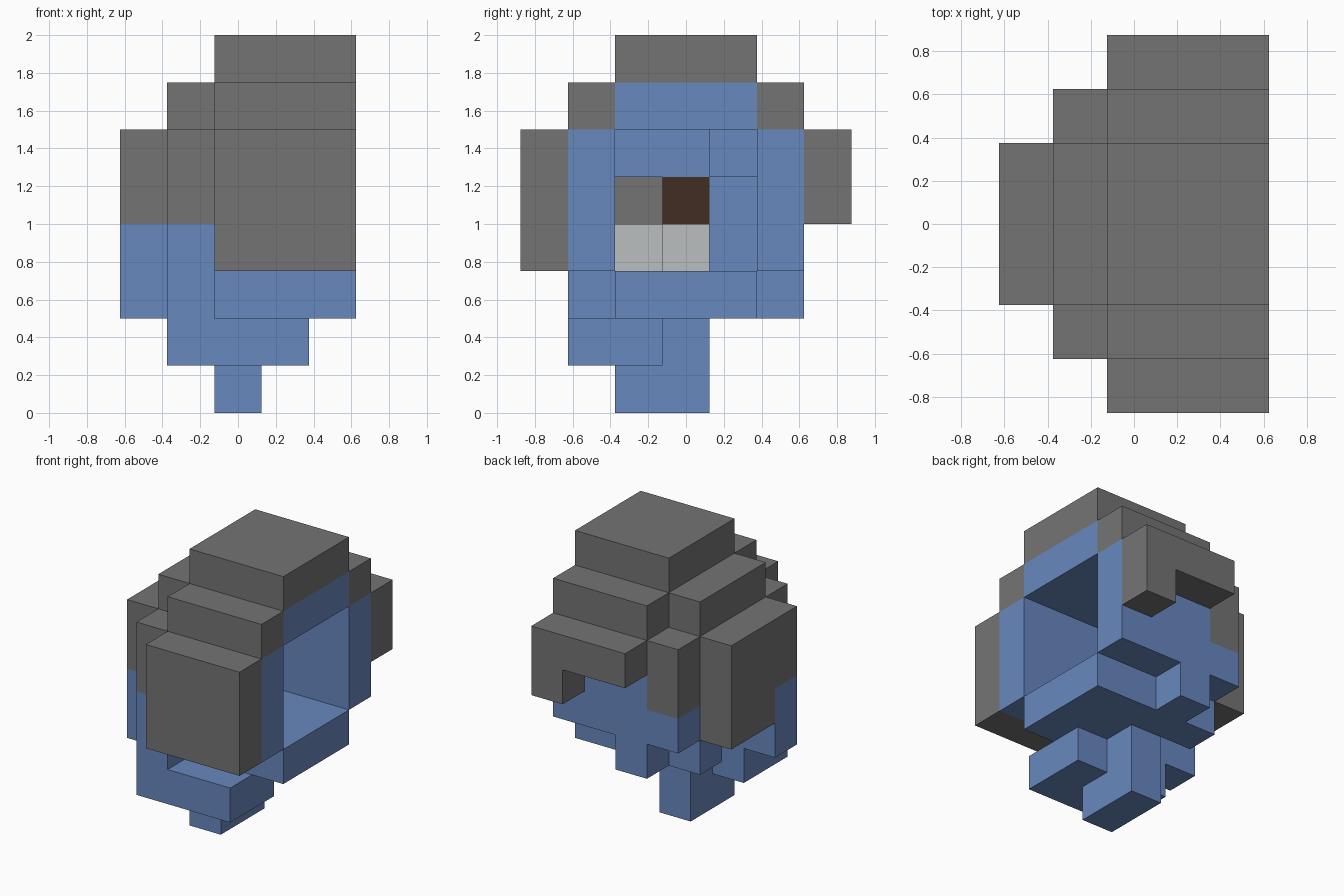
import bpy, bmesh
from mathutils import Vector

cube = bpy.data.objects.get("Cube")
if cube:
    bpy.data.objects.remove(cube, do_unlink=True)

CELL = 0.25
ORIGIN = Vector((-0.625, -0.875, 0.0))


def material(name, rgb):
    m = bpy.data.materials.new(name)
    m.use_nodes = True
    m.diffuse_color = (*rgb, 1)
    m.node_tree.nodes["Principled BSDF"].inputs["Base Color"].default_value = (*rgb, 1)
    return m


GREY = material("grey", (0.175, 0.175, 0.175))
BLUE = material("blue", (0.14, 0.246, 0.52))
PALE = material("pale_grey", (0.49, 0.52, 0.52))
BROWN = material("dark_brown", (0.053, 0.026, 0.017))


def part(name, mat, *boxes):
    """Blocky part; each box is a pair of low and high corners in grid cells, as digits xyz."""
    bm = bmesh.new()
    for low, high in boxes:
        lo = ORIGIN + Vector([int(c) for c in low]) * CELL
        hi = ORIGIN + Vector([int(c) for c in high]) * CELL
        new = bmesh.ops.create_cube(bm, size=1)["verts"]
        for v in new:
            v.co = (lo + hi) / 2 + v.co * (hi - lo)
    mesh = bpy.data.meshes.new(name)
    bm.to_mesh(mesh)
    bm.free()
    mesh.materials.append(mat)
    obj = bpy.data.objects.new(name, mesh)
    bpy.context.collection.objects.link(obj)


# Stepped grey cap
part("cap_top", GREY, ("227", "558"))
part("cap_rim", GREY, ("216", "527"), ("256", "567"), ("126", "257"))
part("front_panel", GREY, ("203", "516"))
part("rear_panel", GREY, ("265", "576"), ("464", "575"))
part("corner_panels", GREY, ("114", "226"), ("154", "266"))
part("side_panel", GREY, ("033", "156"), ("024", "136"))

# Blue shell around the hollow
part("ceiling", BLUE, ("226", "557"))
part("front_wall", BLUE, ("213", "526"))
part("rear_wall", BLUE, ("253", "566"))
part("back_wall", BLUE, ("125", "256"), ("124", "135"), ("143", "255"))
part("inner_ledge", BLUE, ("245", "356"))
part("floor", BLUE, ("222", "553"), ("252", "363"))
part("lower_corners", BLUE, ("112", "224"), ("153", "264"), ("142", "253"),
     ("122", "233"), ("022", "134"))

# Blocks inside the hollow
part("dark_block", BROWN, ("134", "245"))
part("pale_blocks", PALE, ("123", "234"), ("133", "344"))

# Chin and stem
part("chin", BLUE, ("111", "432"))
part("stem", BLUE, ("220", "341"), ("231", "342"))
